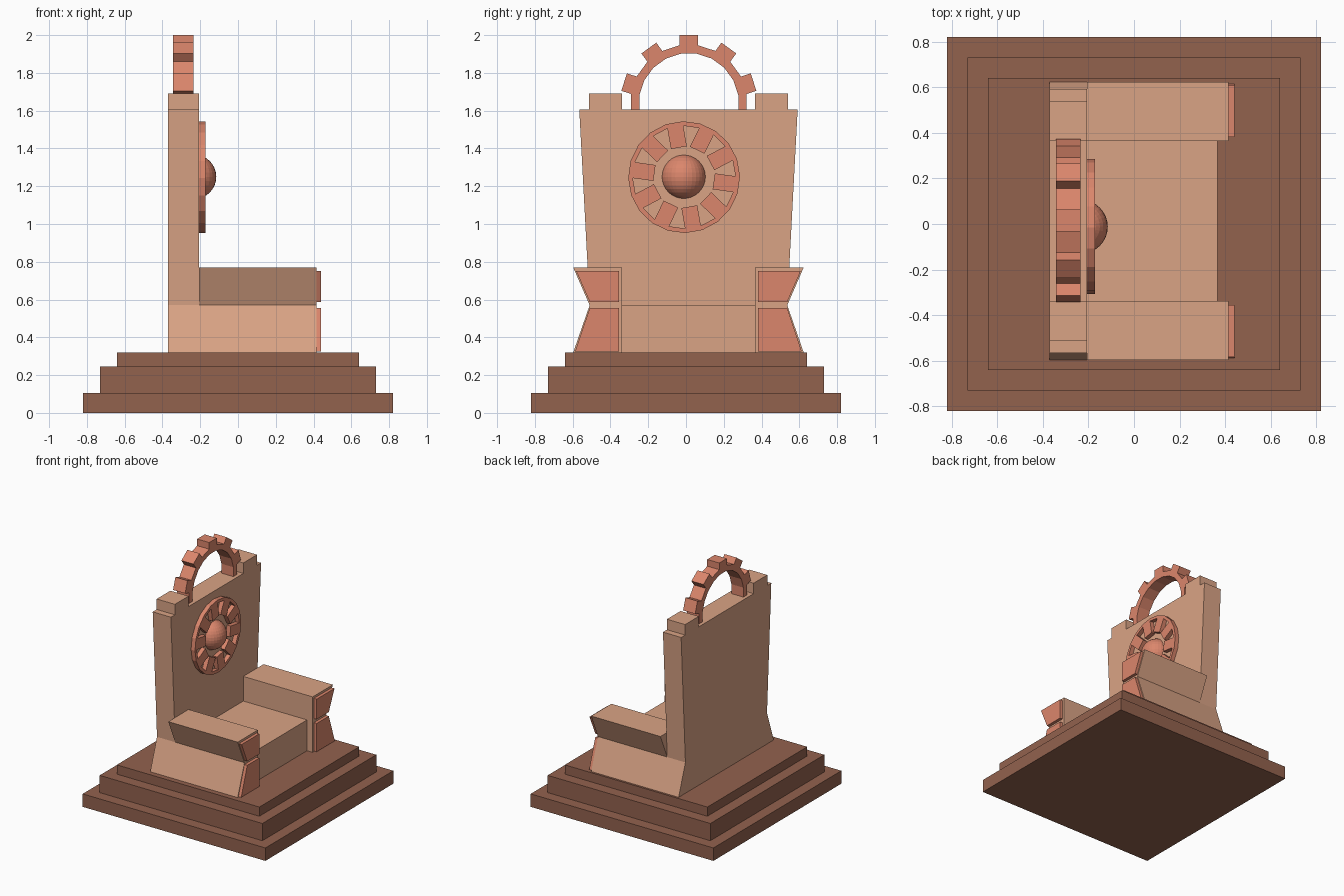
import bpy, bmesh, math
from mathutils import Matrix, Vector

if "Cube" in bpy.data.objects:
    bpy.data.objects.remove(bpy.data.objects["Cube"])


def material(name, rgb):
    m = bpy.data.materials.new(name)
    m.diffuse_color = (*rgb, 1)
    m.use_nodes = True
    m.node_tree.nodes["Principled BSDF"].inputs["Base Color"].default_value = m.diffuse_color
    return m


BROWN = material("dark brown", (0.29, 0.122, 0.076))
TAN = material("sandy tan", (0.70, 0.37, 0.235))
COPPER = material("copper", (0.71, 0.24, 0.15))


def finish(name, bm, mat):
    bmesh.ops.recalc_face_normals(bm, faces=bm.faces)
    me = bpy.data.meshes.new(name)
    bm.to_mesh(me)
    bm.free()
    me.materials.append(mat)
    ob = bpy.data.objects.new(name, me)
    bpy.context.collection.objects.link(ob)
    return ob


def plate(name, polys, x0, x1, mat):
    """Extrude joined (y, z) polygons along x."""
    bm = bmesh.new()
    for poly in polys:
        bm.faces.new([bm.verts.new((x0, y, z)) for y, z in poly])
    bmesh.ops.remove_doubles(bm, verts=bm.verts, dist=1e-5)
    ext = bmesh.ops.extrude_face_region(bm, geom=bm.faces[:], use_keep_orig=True)
    vs = [g for g in ext["geom"] if isinstance(g, bmesh.types.BMVert)]
    bmesh.ops.translate(bm, verts=vs, vec=(x1 - x0, 0, 0))
    return finish(name, bm, mat)


def box(name, y0, y1, z0, z1, x0, x1, mat):
    return plate(name, [[(y0, z0), (y1, z0), (y1, z1), (y0, z1)]], x0, x1, mat)


def gear(cy, cz, r_in, r_out, tooth, start, ks, inward):
    """Ring sectors of 18 degrees, with a tooth on every odd sector."""
    quads = []
    half = math.radians(9)
    for k in ks:
        a = math.radians(start + 18 * k)

        def at(r, s):
            return Vector((cy + r * math.cos(a + s * half), cz + r * math.sin(a + s * half)))

        i0, i1, o0, o1 = at(r_in, -1), at(r_in, 1), at(r_out, -1), at(r_out, 1)
        quads.append([i0, o0, o1, i1])
        if k % 2:
            d = Vector((math.cos(a), math.sin(a))) * tooth
            quads.append([i0, i1, i1 - d, i0 - d] if inward else [o0, o0 + d, o1 + d, o1])
    return quads


# Stepped base
for name, h, z0, z1 in (("base_bottom", 0.82, 0, 0.105), ("base_middle", 0.73, 0.105, 0.245),
                        ("base_top", 0.64, 0.245, 0.32)):
    box(name, -h, h, z0, z1, -h, h, BROWN)

C = 0.013  # the chair's centre line in y

# Backrest with flared foot and narrow waist
half = [(0.61, 0.32), (0.523, 0.57), (0.578, 1.605)]
plate("backrest", [[(C + y, z) for y, z in half] + [(C - y, z) for y, z in half[::-1]]],
      -0.37, -0.207, TAN)

# Seat
box("seat", C - 0.351, C + 0.351, 0.32, 0.57, -0.207, 0.365, TAN)

# Shoulders, arms and arm front panels on both sides
for s, side in ((-1, "left"), (1, "right")):
    def mir(pts):
        return [[(C + s * y, z) for y, z in pts]]
    plate("shoulder_" + side, mir([(0.352, 1.605), (0.527, 1.605), (0.527, 1.69), (0.352, 1.69)]),
          -0.37, -0.207, TAN)
    plate("arm_" + side, mir([(0.351, 0.32), (0.61, 0.32), (0.523, 0.57), (0.61, 0.77), (0.351, 0.77)]),
          -0.207, 0.415, TAN)
    plate("arm_upper_panel_" + side, mir([(0.368, 0.588), (0.523, 0.588), (0.595, 0.752), (0.368, 0.752)]),
          0.415, 0.44, COPPER)
    plate("arm_lower_panel_" + side, mir([(0.368, 0.325), (0.6, 0.325), (0.523, 0.555), (0.368, 0.555)]),
          0.415, 0.44, COPPER)

# Toothed arch on top of the backrest
plate("gear_arch", gear(0.015, 1.64, 0.265, 0.31, 0.054, 0, range(0, 11), False),
      -0.343, -0.235, COPPER)

# Inward-toothed wheel on the backrest face
plate("wheel", gear(-0.01, 1.248, 0.272, 0.296, 0.11, 10, range(20), True),
      -0.207, -0.172, COPPER)

# Round boss at the wheel centre
bm = bmesh.new()
bmesh.ops.create_uvsphere(bm, u_segments=32, v_segments=16, radius=0.118,
                          matrix=Matrix.Translation((-0.233, -0.012, 1.25)))
finish("wheel_boss", bm, COPPER)
